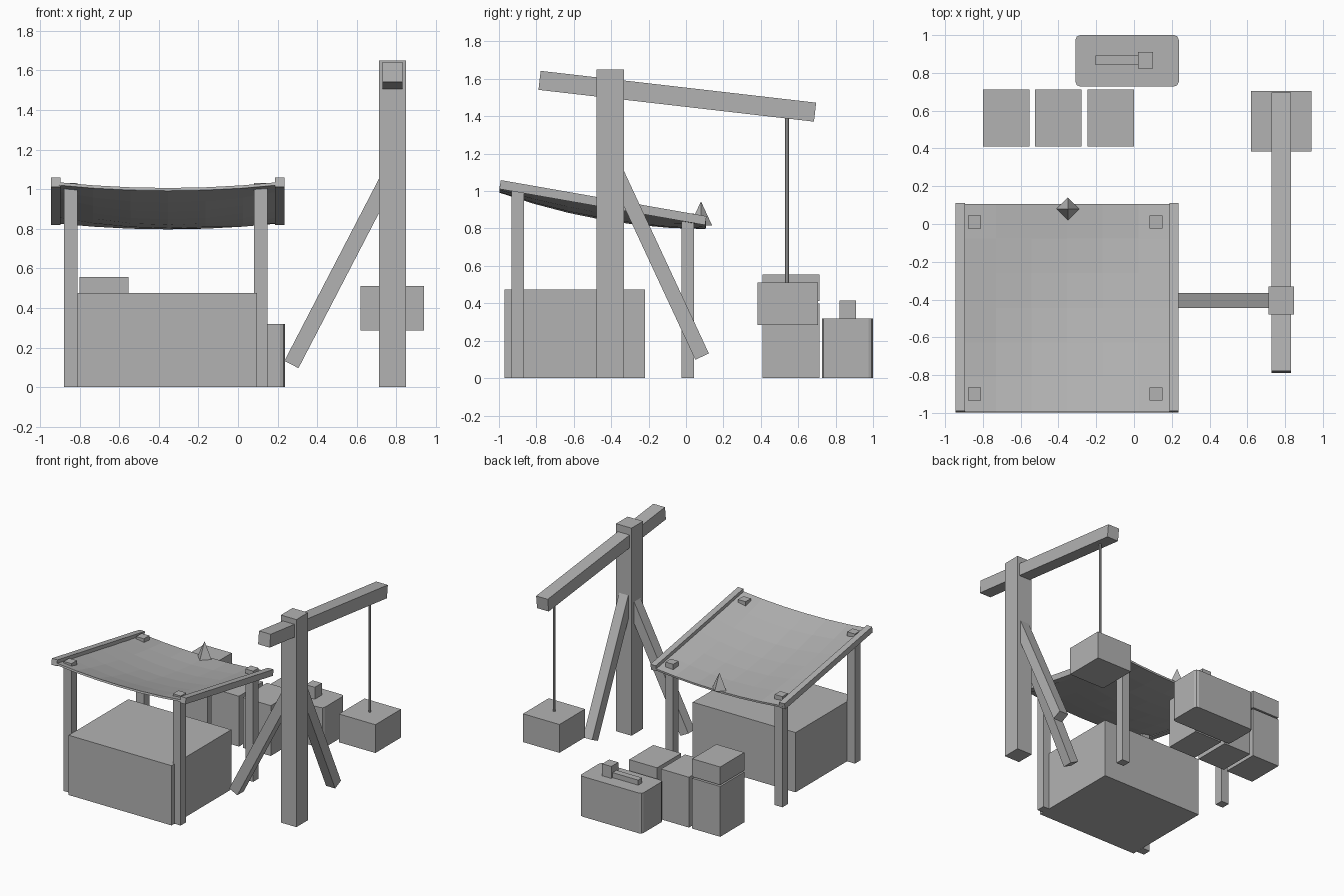
import bpy, bmesh, math
from mathutils import Vector

cube = bpy.data.objects.get("Cube")
if cube:
    bpy.data.objects.remove(cube, do_unlink=True)

grey = bpy.data.materials.new("plain_grey")
grey.use_nodes = True
tone = (0.45, 0.45, 0.45, 1)
grey.diffuse_color = tone
grey.node_tree.nodes["Principled BSDF"].inputs["Base Color"].default_value = tone


def finish(name, bm):
    bmesh.ops.recalc_face_normals(bm, faces=bm.faces)
    mesh = bpy.data.meshes.new(name)
    bm.to_mesh(mesh)
    bm.free()
    mesh.materials.append(grey)
    obj = bpy.data.objects.new(name, mesh)
    bpy.context.collection.objects.link(obj)
    return obj


def box(name, xs, ys, zs, chamfer=0):
    """Box from its ranges, with optional chamfered upright edges."""
    bm = bmesh.new()
    bmesh.ops.create_cube(bm, size=1)
    for v in bm.verts:
        v.co = [r[0] if c < 0 else r[1] for c, r in zip(v.co, (xs, ys, zs))]
    if chamfer:
        upright = [e for e in bm.edges
                   if abs(e.verts[0].co.z - e.verts[1].co.z) > 0.01]
        bmesh.ops.bevel(bm, geom=upright, offset=chamfer, segments=2,
                        profile=0.5, affect='EDGES')
    return finish(name, bm)


def beam(name, start, end, width):
    """Square timber between two points."""
    start, end = Vector(start), Vector(end)
    axis = end - start
    bm = bmesh.new()
    bmesh.ops.create_cube(bm, size=1)
    for v in bm.verts:
        v.co = (v.co.x * width, v.co.y * width, v.co.z * axis.length)
    obj = finish(name, bm)
    obj.location = (start + end) / 2
    # Keep one pair of sides upright
    side = axis.cross(Vector((0, 0, 1))).normalized()
    ahead = axis.normalized()
    up = ahead.cross(side)
    obj.rotation_euler = Vector((0, 0, 1)).rotation_difference(ahead).to_euler()
    return obj


# Stall counter and canopy posts
box("counter", (-0.81, 0.095), (-0.97, -0.22), (0, 0.475))
for side, x in (("right", -0.845), ("left", 0.116)):
    for end, y, top in (("front", -0.90, 1.03), ("rear", 0.01, 0.88)):
        box(f"{end}_{side}_post", (x - 0.034, x + 0.034),
            (y - 0.034, y + 0.034), (0, top))

# Canopy side rails
for side, x in (("right", -0.92), ("left", 0.212)):
    beam(f"canopy_rail_{side}", (x, -0.994, 1.035), (x, 0.106, 0.842), 0.048)

# Sagging cloth canopy
bm = bmesh.new()
bmesh.ops.create_grid(bm, x_segments=6, y_segments=6, size=1)
for v in bm.verts:
    u, w = v.co.x, v.co.y
    sag = (1 - u * u) * (0.03 + 0.048 * (1 - w * w))
    v.co = (-0.354 + 0.565 * u, -0.444 + 0.55 * w, 0.939 - 0.097 * w - sag)
canopy = finish("canopy", bm)
thick = canopy.modifiers.new("thickness", 'SOLIDIFY')
thick.thickness = 0.015
thick.offset = -1

# Small peak on the rear edge of the canopy
bm = bmesh.new()
bmesh.ops.create_cone(bm, cap_ends=True, segments=4, radius1=0.06,
                      radius2=0, depth=0.13)
peak = finish("canopy_peak", bm)
peak.location = (-0.35, 0.08, 0.88)

# Crane: mast, tilted arm and two braces
mast_x, mast_y = 0.78, -0.405
box("crane_mast", (0.712, 0.848), (-0.478, -0.332), (0, 1.65))
beam("crane_arm", (mast_x, -0.783, 1.592), (mast_x, 0.69, 1.422), 0.102)
beam("side_brace", (0.27, mast_y, 0.114), (0.76, mast_y, 1.058), 0.08)
beam("rear_brace", (mast_x, 0.086, 0.115), (mast_x, -0.37, 1.095), 0.08)

# Rope and hanging load
bm = bmesh.new()
bmesh.ops.create_cone(bm, cap_ends=True, segments=8, radius1=0.01,
                      radius2=0.01, depth=0.92)
rope = finish("rope", bm)
rope.location = (mast_x, 0.54, 0.96)
box("hanging_crate", (0.62, 0.94), (0.383, 0.705), (0.285, 0.51))

# Row of crates with one stacked on top
for i, x in enumerate((-0.80, -0.525, -0.245)):
    box(f"crate_{i + 1}", (x, x + 0.246), (0.41, 0.713), (0, 0.40))
box("stacked_crate", (-0.80, -0.554), (0.41, 0.713), (0.412, 0.555))

# Chest with handle
box("chest", (-0.31, 0.237), (0.728, 1.0), (0, 0.32), 0.025)
box("chest_knob", (0.02, 0.10), (0.822, 0.91), (0.32, 0.415))
box("chest_handle", (-0.205, 0.03), (0.843, 0.893), (0.32, 0.36))
